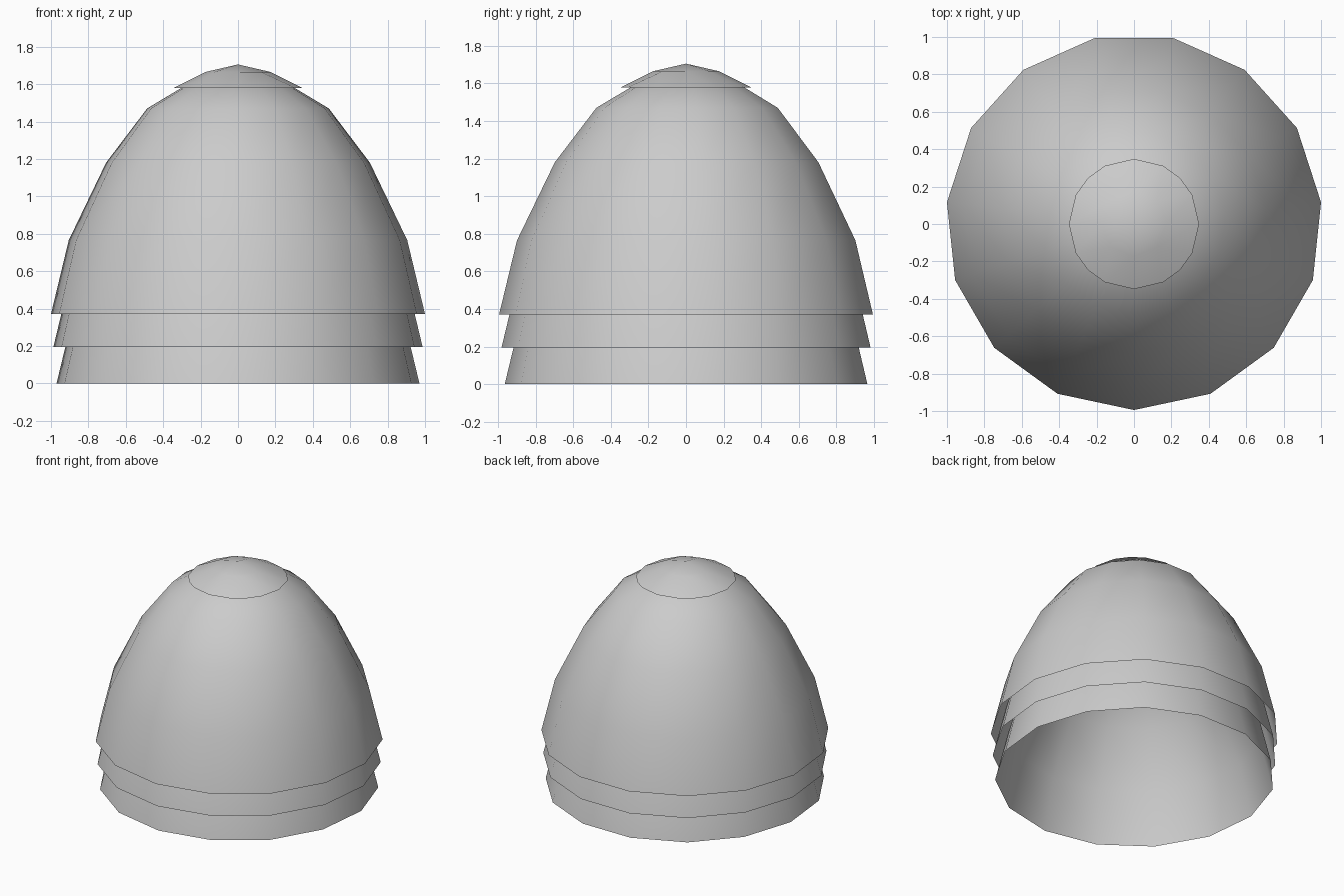
import bpy, bmesh, math

if "Cube" in bpy.data.objects:
    bpy.data.objects.remove(bpy.data.objects["Cube"])

SIDES = 15
# outer shell profile: radius, height above the shell's own rim
PROFILE = [(1.0055, 0.0), (0.910, 0.395), (0.709, 0.81), (0.488, 1.10), (0.25, 1.242)]
APEX = 1.285


def finish(bm, name):
    bmesh.ops.recalc_face_normals(bm, faces=bm.faces)
    for f in bm.faces:
        f.smooth = True
    me = bpy.data.meshes.new(name)
    bm.to_mesh(me)
    bm.free()
    ob = bpy.data.objects.new(name, me)
    bpy.context.collection.objects.link(ob)
    return ob


def shell(name, base, s):
    """Open-bottomed 15-sided dome, one vertex column facing the front."""
    bm = bmesh.new()
    rings = []
    for r, z in PROFILE:
        ring = []
        for i in range(SIDES):
            a = -math.pi / 2 + 2 * math.pi * i / SIDES
            ring.append(bm.verts.new((r * s * math.cos(a),
                                      r * s * math.sin(a) + 0.011,
                                      base + z * s)))
        rings.append(ring)
    for lo, hi in zip(rings, rings[1:]):
        for i in range(SIDES):
            j = (i + 1) % SIDES
            bm.faces.new((lo[i], lo[j], hi[j], hi[i]))
    top = bm.verts.new((0, 0.011, base + APEX * s))
    for i in range(SIDES):
        bm.faces.new((rings[-1][i], rings[-1][(i + 1) % SIDES], top))
    return finish(bm, name)


# nested stack of shells
shell("outer_shell", 0.37, 1.0)
shell("middle_shell", 0.195, 0.987)
shell("inner_shell", 0.0, 0.97)

# round cap: a 4 x 4 grid pulled into a shallow dome
bm = bmesh.new()
bmesh.ops.create_grid(bm, x_segments=4, y_segments=4, size=1.0)
HEIGHTS = {0: 1.705, 1: 1.665, 2: 1.578}
for v in bm.verts:
    m = max(abs(v.co.x), abs(v.co.y))
    a = math.atan2(v.co.y, v.co.x)
    v.co = (0.348 * m * math.cos(a), 0.348 * m * math.sin(a), HEIGHTS[round(m * 2)])
cap = finish(bm, "top_cap")
